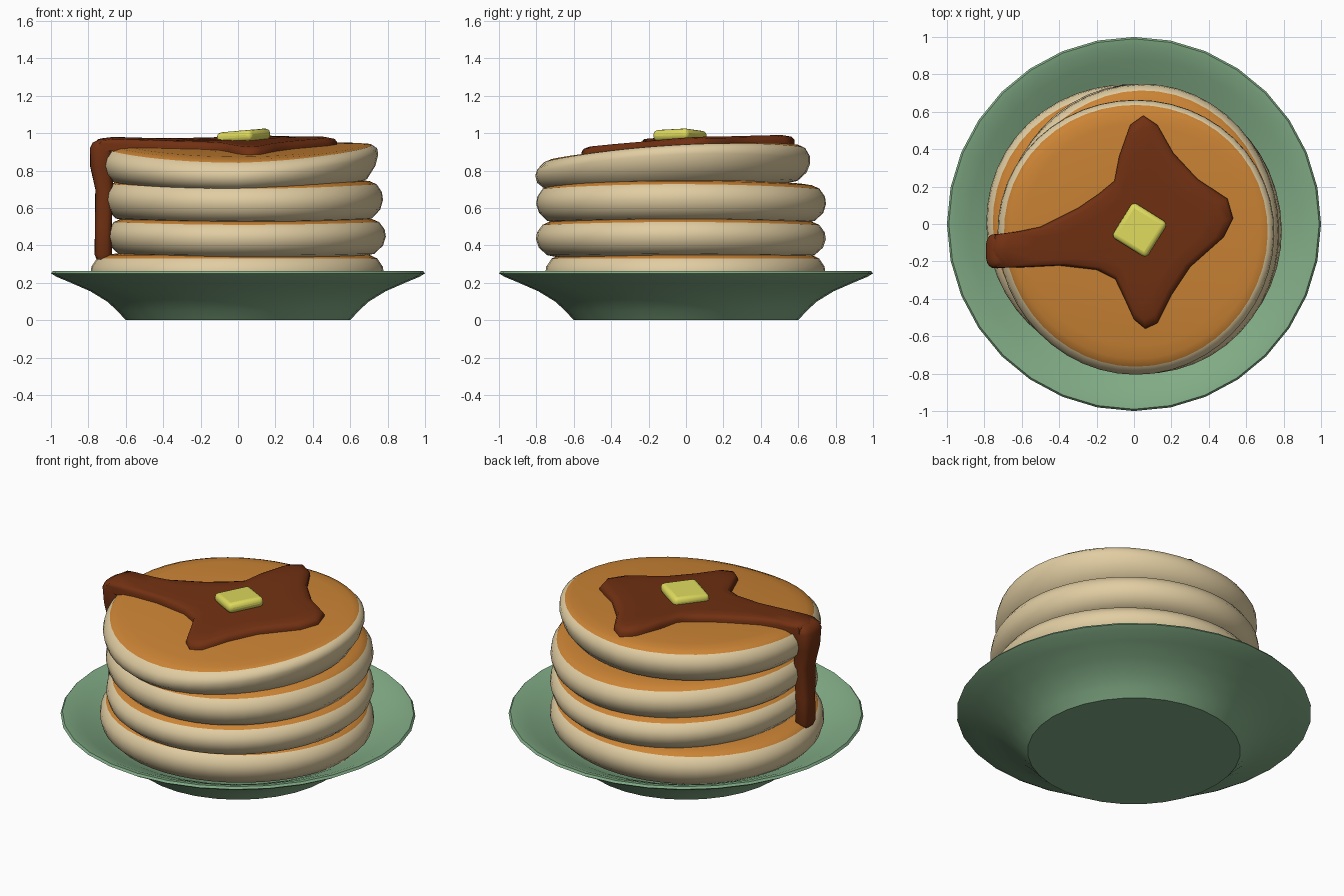
import bpy, bmesh, math
from mathutils import Vector

if "Cube" in bpy.data.objects:
    bpy.data.objects.remove(bpy.data.objects["Cube"])


def material(name, rgb):
    m = bpy.data.materials.new(name)
    m.diffuse_color = (*rgb, 1)
    m.use_nodes = True
    m.node_tree.nodes["Principled BSDF"].inputs["Base Color"].default_value = m.diffuse_color
    return m


GREEN = material("plate_green", (0.22, 0.41, 0.235))
CREAM = material("batter_cream", (0.75, 0.61, 0.36))
TOAST = material("toasted_orange", (0.60, 0.23, 0.035))
BROWN = material("syrup_brown", (0.165, 0.03, 0.006))
YELLOW = material("butter_yellow", (0.73, 0.70, 0.11))


def loft(name, rings, mats, start, end, band_mat=lambda i: 0, angle=50):
    """Skin closed rings from bottom to top and close both ends with a centre point."""
    bm = bmesh.new()
    loops = [[bm.verts.new(p) for p in ring] for ring in rings]
    n = len(loops[0])
    for i in range(len(loops) - 1):
        a, b = loops[i], loops[i + 1]
        for j in range(n):
            k = (j + 1) % n
            bm.faces.new((a[j], a[k], b[k], b[j])).material_index = band_mat(i)
    lo, hi = bm.verts.new(start), bm.verts.new(end)
    for j in range(n):
        k = (j + 1) % n
        bm.faces.new((loops[0][k], loops[0][j], lo)).material_index = band_mat(0)
        bm.faces.new((loops[-1][j], loops[-1][k], hi)).material_index = band_mat(len(rings))
    bmesh.ops.recalc_face_normals(bm, faces=bm.faces)
    me = bpy.data.meshes.new(name)
    bm.to_mesh(me)
    bm.free()
    for m in mats:
        me.materials.append(m)
    ob = bpy.data.objects.new(name, me)
    bpy.context.collection.objects.link(ob)
    smooth(ob, angle)
    return ob


def smooth(ob, angle):
    bpy.ops.object.select_all(action='DESELECT')
    ob.select_set(True)
    bpy.context.view_layer.objects.active = ob
    bpy.ops.object.shade_smooth_by_angle(angle=math.radians(angle))


def circle(r, z, n):
    return [Vector((r * math.cos(t), r * math.sin(t), z))
            for t in (2 * math.pi * j / n for j in range(n))]


# Plate: outer underside, rim, then the inner dish
plate_profile = [(0.6, 0), (0.645, 0.05), (0.70, 0.1), (0.79, 0.155), (0.9, 0.203),
                 (0.97, 0.232), (1.0, 0.25), (0.99, 0.263), (0.955, 0.257),
                 (0.88, 0.225), (0.78, 0.18), (0.68, 0.13), (0.55, 0.1)]
loft("plate", [circle(r, z, 32) for r, z in plate_profile], [GREEN],
     (0, 0, 0), (0, 0, 0.1), angle=40)


# Pancakes: rounded discs, tilted and gently saddle-shaped
def pancake(name, cx, cy, rx, ry, z0, z1, tilt=0.0, saddle=0.0, lift=0.0, shift=0.0, phase=0.0):
    h = z1 - z0
    profile = [(0.4, 0), (0.14, 0), (0.06, 0.08), (0.015, 0.28), (0, 0.5), (0.006, 0.68),
               (0.035, 0.87), (0.075, 0.95), (0.14, 0.985), (0.4, 1.0)]

    def point(inset, u, t):
        wob = 1 + 0.008 * math.sin(3 * t + phase)
        x = (rx - inset) * math.cos(t) * wob
        y = (ry - inset) * math.sin(t) * wob
        z = z0 + h * u + (tilt * y + saddle * (x * x - y * y)) * (0.5 + 0.5 * u)
        z += lift * max(x, 0) * 4 * u * (1 - u)
        return Vector((cx + x, cy + y + shift * u, z))

    n = 48
    rings = [[point(i, u, 2 * math.pi * j / n) for j in range(n)] for i, u in profile]
    # everything inside the upper shoulder is toasted
    loft(name, rings, [CREAM, TOAST], (cx, cy, z0), (cx, cy + shift, z1),
         lambda i: 1 if i >= 6 else 0, 70)


pancake("pancake_bottom", -0.01, 0.0, 0.785, 0.75, 0.13, 0.36, phase=1)
pancake("pancake_second", 0.04, -0.03, 0.745, 0.775, 0.335, 0.545, saddle=0.015, phase=2)
pancake("pancake_third", 0.035, -0.03, 0.745, 0.775, 0.52, 0.745, saddle=0.025, phase=4)
pancake("pancake_top", 0.01, -0.075, 0.74, 0.735, 0.715, 0.925,
        tilt=0.06, saddle=0.035, lift=0.07, shift=0.02)


# Syrup pool: star-shaped outline with one arm running to the left edge
def pool_point(p, s, h):
    x, y = p[0] * s, -0.1 + (p[1] + 0.1) * s
    return Vector((x, y, 0.925 + 0.06 * (y + 0.06) + 0.035 * (x * x - y * y) + h))


outline = [(0.05, 0.58), (-0.02, 0.53), (-0.08, 0.36), (-0.105, 0.23), (-0.19, 0.16),
           (-0.3, 0.085), (-0.5, -0.015), (-0.62, -0.04), (-0.74, -0.055), (-0.765, -0.14),
           (-0.74, -0.235), (-0.6, -0.232), (-0.4, -0.222), (-0.2, -0.245), (-0.1, -0.295),
           (-0.05, -0.4), (0.0, -0.51), (0.06, -0.56), (0.125, -0.53), (0.2, -0.38),
           (0.3, -0.23), (0.48, -0.07), (0.53, 0.03), (0.5, 0.135), (0.34, 0.24),
           (0.21, 0.38), (0.125, 0.53)]
layers = [(1, -0.025), (1, 0.012), (0.975, 0.03), (0.9, 0.04), (0.7, 0.041), (0.4, 0.041)]
loft("syrup_pool", [[pool_point(p, s, h) for p in outline] for s, h in layers], [BROWN],
     pool_point((0, -0.1), 1, -0.025), pool_point((0, -0.1), 1, 0.041), angle=60)


# Syrup drip: rounded-box sections (z, centre x, half depth, half width)
def section(z, cx, hx, hy, n=20):
    ring = []
    for j in range(n):
        c, s = math.cos(2 * math.pi * j / n), math.sin(2 * math.pi * j / n)
        ring.append(Vector((cx + hx * math.copysign(abs(c) ** 0.65, c),
                            -0.145 + hy * math.copysign(abs(s) ** 0.65, s), z)))
    return ring


drip = [(0.325, -0.725, 0.03, 0.045), (0.35, -0.72, 0.047, 0.055), (0.5, -0.72, 0.045, 0.057),
        (0.7, -0.715, 0.048, 0.065), (0.82, -0.73, 0.06, 0.078), (0.92, -0.73, 0.062, 0.092),
        (0.95, -0.725, 0.052, 0.085), (0.966, -0.71, 0.035, 0.065)]
loft("syrup_drip", [section(*d) for d in drip], [BROWN],
     (-0.725, -0.145, 0.322), (-0.70, -0.145, 0.968), angle=60)

# Butter pat: softened square, slightly tilted
bpy.ops.mesh.primitive_cube_add(size=1, location=(0.03, -0.032, 0.985))
butter = bpy.context.object
butter.name = "butter"
butter.scale = (0.22, 0.22, 0.06)
bpy.ops.object.transform_apply(location=False, rotation=False, scale=True)
butter.rotation_mode = 'ZYX'
butter.rotation_euler = (0, 0, math.radians(-32))
bpy.ops.object.transform_apply(location=False, rotation=True, scale=False)
butter.rotation_euler = (0, math.radians(-5), 0)
bev = butter.modifiers.new("soft_edges", 'BEVEL')
bev.width = 0.025
bev.segments = 3
butter.data.materials.append(YELLOW)
smooth(butter, 50)
